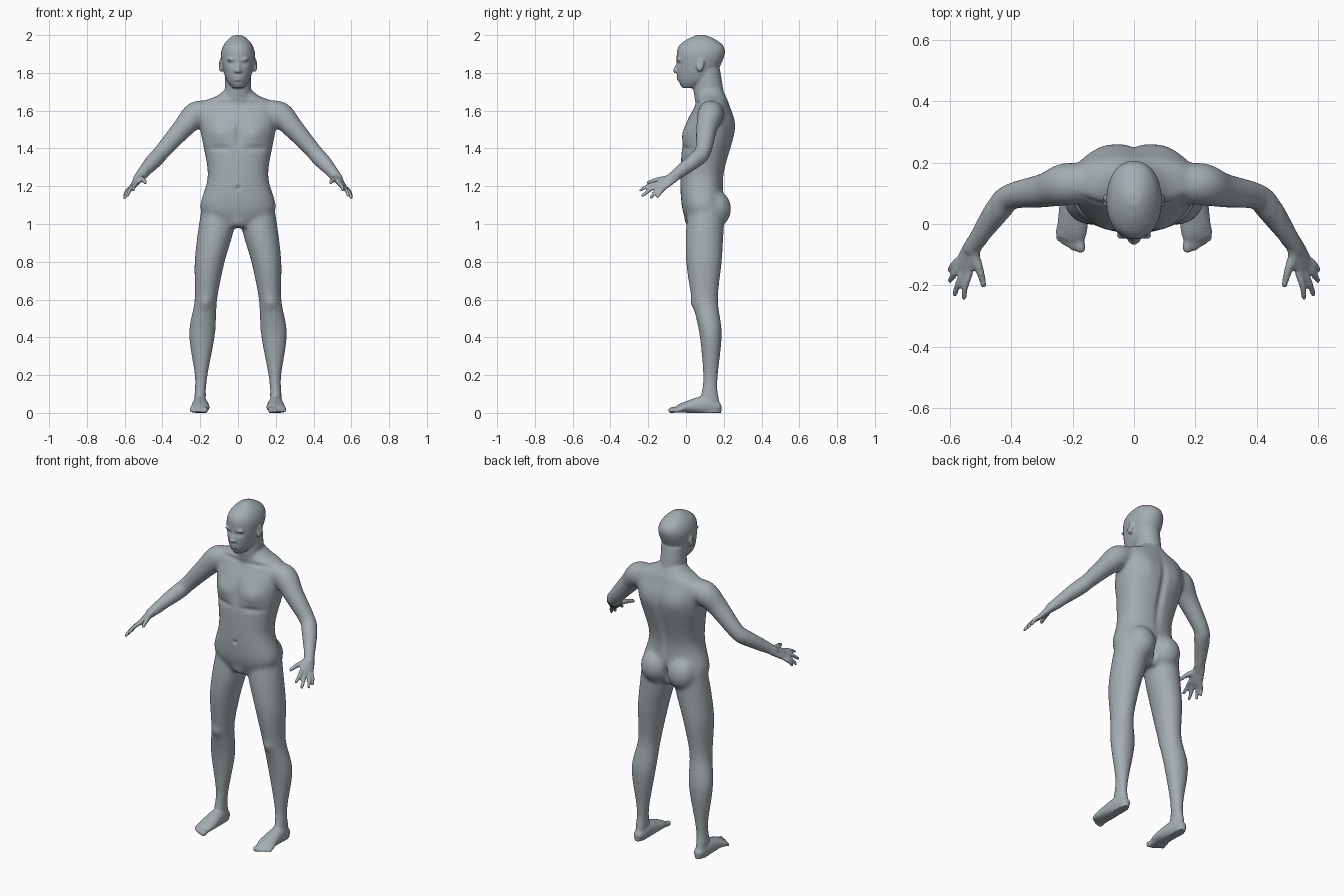
import bpy, bmesh
from math import sin, cos, pi, exp
from mathutils import Vector, Matrix

if "Cube" in bpy.data.objects:
    bpy.data.objects.remove(bpy.data.objects["Cube"])

bm = bmesh.new()
SIDES = 28
UP = Vector((0, 0, 1))
BACK = Vector((0, 1, 0))


def spline(rows, steps=5):
    """Catmull-Rom through rows of numbers."""
    rows = [Vector(row) for row in rows]
    last = len(rows) - 1
    smooth = []
    for i in range(last):
        before, start, end, after = (rows[min(max(i + k, 0), last)] for k in (-1, 0, 1, 2))
        leave, arrive = (end - before) / 2, (after - start) / 2
        for step in range(steps):
            t = step / steps
            ease = t * t * (3 - 2 * t)
            smooth.append(start + (end - start) * ease + leave * (t * (1 - t) ** 2)
                          - arrive * (t * t * (1 - t)))
    return smooth + [rows[last]]


def squared(value, power):
    return abs(value) ** (2 / power) * (1 if value > 0 else -1)


def tube(rows, up=UP, axis=None, mirror=True, power=2, rounded=True):
    """Skin rows of (x, y, z, radius) or (x, y, z, side radius, up radius) into a closed tube."""
    rows = spline([(*row[:4], row[-1]) for row in rows])
    path = [Vector(row[:3]) for row in rows]
    last = len(rows) - 1
    for flip in ((1, -1) if mirror else (1,)):
        rings = []
        for i, centre in enumerate(path):
            wide, tall = rows[i][3], rows[i][4]
            along = axis or (path[min(i + 1, last)] - path[max(i - 1, 0)]).normalized()
            side = along.cross(up).normalized()
            top = side.cross(along)
            caps = [(0, 1)]
            if rounded and i in (0, last):
                sign = 1 if i else -1
                caps = [(sign * sin(a) * tall, cos(a)) for a in (0, .5, 1, 1.4)][::sign]
            for offset, size in caps:
                ring = []
                for j in range(SIDES):
                    angle = 2 * pi * j / SIDES
                    spot = centre + along * offset
                    spot += side * (squared(cos(angle), power) * wide * size)
                    spot += top * (squared(sin(angle), power) * tall * size)
                    ring.append(bm.verts.new((spot.x * flip, spot.y, spot.z)))
                rings.append(ring)
        for low, high in zip(rings, rings[1:]):
            for j in range(SIDES):
                bm.faces.new((low[j - 1], low[j], high[j], high[j - 1]))
        bm.faces.new(rings[0])
        bm.faces.new(rings[-1])


def column(spans, **options):
    """Upright tube from rows of (height, inner x, outer x, front, back)."""
    rows = [((inner + outer) / 2, (front + back) / 2, height,
             (outer - inner) / 2, (back - front) / 2)
            for height, inner, outer, front, back in spans]
    tube(rows, up=BACK, axis=UP, rounded=False, **options)


def central(spans, power):
    """Column on the middle line from rows of (height, half width, front, back)."""
    column([(height, -half, half, front, back) for height, half, front, back in spans],
           mirror=False, power=power)


def blob(centre, radii, tilt=0):
    """Mirrored pair of ellipsoids."""
    for flip in (1, -1):
        place = Matrix.Translation((centre[0] * flip, *centre[1:]))
        shape = Matrix.Rotation(tilt, 4, "X") @ Matrix.Diagonal((*radii, 1))
        bmesh.ops.create_uvsphere(bm, u_segments=24, v_segments=16, radius=1,
                                  matrix=place @ shape)


# Torso, neck and head
central([(.98, .1, .02, .16), (1.08, .2, -.02, .2), (1.26, .16, -.03, .2), (1.5, .2, -.01, .26),
         (1.63, .2, .05, .23), (1.68, .11, .06, .21), (1.72, .06, .07, .19)], power=2.3)
central([(1.6, .08, .06, .22), (1.7, .07, .04, .2), (1.82, .07, .05, .18)], power=2)
central([(1.72, .03, -.02, .05), (1.77, .065, -.045, .14), (1.88, .09, -.05, .2),
         (1.94, .08, -.04, .2), (1.98, .05, .01, .15), (2, .02, .06, .1)], power=2.15)

# Nose, brows and ears
tube([(0, -.04, 1.86, .008), (0, -.06, 1.81, .011)], up=BACK, mirror=False)
blob((.013, -.05, 1.81), (.01, .012, .008))
blob((.034, -.04, 1.87), (.028, .01, .007))
blob((.092, .076, 1.84), (.012, .02, .036), tilt=-.2)

# Buttocks and legs
blob((.088, .15, 1.08), (.088, .09, .1))
column([(1.1, .03, .19, .02, .2), (.98, .02, .21, 0, .2), (.8, .07, .23, 0, .19),
        (.6, .11, .23, .03, .17), (.42, .12, .26, .07, .19), (.2, .16, .23, .09, .17),
        (.1, .17, .23, .08, .17), (0, .17, .23, .07, .19)])

# Feet and toes
tube([(.2, .16, .03, .03), (.2, .1, .04, .04, .05), (.2, 0, .03, .05, .03),
      (.21, -.04, .02, .05, .02)])
tube([(.18, -.02, .02, .016), (.174, -.08, .014, .016)])
for toe in range(4):
    x = .197 + toe * .016
    tip = -.08 + toe * .011
    tube([(x, -.02, .02, .01), (x, tip + .02, .02, .01), (x, tip, .01, .01)])

# Arms
tube([(.14, .13, 1.59, .06), (.22, .13, 1.58, .07), (.29, .11, 1.51, .057),
      (.4, .09, 1.385, .044), (.44, .05, 1.34, .044), (.53, -.08, 1.24, .026)])

# Palms, fingers and thumbs
outward = Vector((.7, -.14, .7))
across = Vector((.6, .67, -.45))
knuckles = Vector((.555, -.14, 1.2))
tube([(.52, -.06, 1.25, .03, .023), (.54, -.11, 1.22, .04, .018),
      (*knuckles, .04, .014)], up=outward)
fingertips = [(.555, -.24, 1.18), (.585, -.23, 1.15), (.6, -.185, 1.14), (.6, -.15, 1.145)]
for finger, tip in enumerate(fingertips):
    base = knuckles + across * (finger - 1.5) * .021
    middle = base.lerp(Vector(tip), .5) + outward * .006
    tube([(*base, .012), (*middle, .011), (*tip, .009)], up=outward)
tube([(.525, -.09, 1.24, .018), (.505, -.145, 1.235, .014), (.49, -.2, 1.22, .01)], up=outward)

# Fuse every part into one skin
bmesh.ops.recalc_face_normals(bm, faces=bm.faces)
parts = bpy.data.meshes.new("parts")
bm.to_mesh(parts)
bm.free()
body = bpy.data.objects.new("body", parts)
bpy.context.collection.objects.link(body)
fuse = body.modifiers.new("fuse", "REMESH")
fuse.mode = "VOXEL"
fuse.voxel_size = .006
mesh = bpy.data.meshes.new_from_object(body.evaluated_get(bpy.context.evaluated_depsgraph_get()))
body.modifiers.clear()
body.data = mesh
bpy.data.meshes.remove(parts)


def relax(verts, times):
    for _ in range(times):
        bmesh.ops.smooth_vert(bm, verts=verts, factor=.5, use_axis_x=True,
                              use_axis_y=True, use_axis_z=True)


bm = bmesh.new()
bm.from_mesh(mesh)
relax([v for v in bm.verts if abs(v.co.x) < .48 and .1 < v.co.z < 1.7], 24)
relax(bm.verts[:], 2)
bm.normal_update()

# Sculpted forms: x, height, reach across, reach up, swelling
front_forms = {
    "eye socket": (.034, 1.85, .02, .011, -.014),
    "eyelid": (.034, 1.85, .012, .006, .008),
    "lips": (0, 1.77, .02, .013, .008),
    "mouth line": (0, 1.77, .02, .004, -.008),
    "chin crease": (0, 1.75, .02, .006, -.005),
    "chest muscle": (.1, 1.48, .06, .05, .016),
    "chest fold": (.1, 1.4, .06, .015, -.009),
    "breastbone": (0, 1.47, .015, .07, -.01),
    "collarbone hollow": (.1, 1.64, .07, .01, -.008),
    "navel": (0, 1.19, .01, .01, -.012),
    "groin": (0, 1, .035, .03, .012),
    "kneecap": (.17, .58, .03, .03, .01),
}
back_forms = {
    "spine": (0, 1.4, .02, .17, -.014),
    "shoulder blade": (.1, 1.53, .05, .07, .008),
    "cleft": (0, 1.06, .012, .05, -.03),
}
for v in bm.verts:
    forms = back_forms if v.normal.y > 0 else front_forms
    place, facing = v.co.copy(), v.normal.y
    for x, height, reach_x, reach_z, swell in forms.values():
        away = ((abs(place.x) - x) / reach_x) ** 2 + ((place.z - height) / reach_z) ** 2
        v.co.y += swell * facing * exp(-away)
    # Ear hollow
    if abs(place.x) > .085 and place.z > 1.7:
        away = ((place.y - .07) / .01) ** 2 + ((place.z - 1.85) / .018) ** 2
        v.co.x *= 1 - .09 * exp(-away)
relax(bm.verts[:], 1)

# Flat soles and smooth skin
for v in bm.verts:
    v.co.z = max(v.co.z, 0)
for face in bm.faces:
    face.smooth = True
bm.to_mesh(mesh)
bm.free()

skin = bpy.data.materials.new("blue_grey")
skin.use_nodes = True
colour = (.37, .42, .445, 1)
skin.diffuse_color = colour
skin.node_tree.nodes["Principled BSDF"].inputs["Base Color"].default_value = colour
mesh.name = "body"
mesh.materials.clear()
mesh.materials.append(skin)
